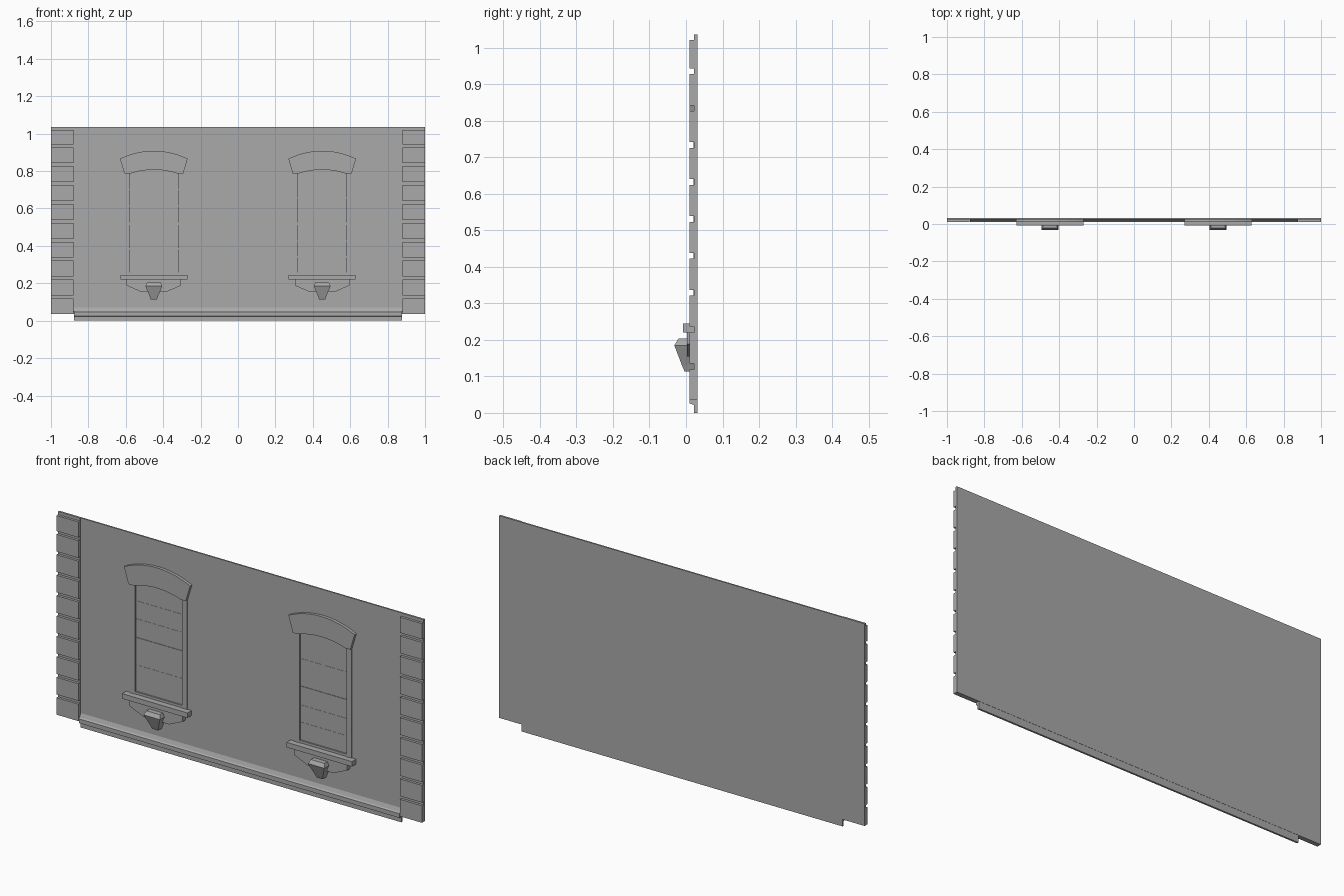
import bpy, bmesh, math

cube = bpy.data.objects.get("Cube")
if cube:
    bpy.data.objects.remove(cube, do_unlink=True)

stone = bpy.data.materials.new("grey stone")
stone.use_nodes = True
GREY = (0.4, 0.4, 0.4, 1)
stone.diffuse_color = GREY
stone.node_tree.nodes["Principled BSDF"].inputs["Base Color"].default_value = GREY

BACK = 0.032      # rear plane of the wall
WALL = 0.0245     # front plane of the plain wall
PLATE = 0.022     # plate behind the corner blocks


def loft(name, rings):
    """Solid through matching point rings, capped at both ends."""
    bm = bmesh.new()
    loops = [[bm.verts.new(p) for p in ring] for ring in rings]
    n = len(loops[0])
    for a, b in zip(loops, loops[1:]):
        for i in range(n):
            j = (i + 1) % n
            bm.faces.new((a[i], a[j], b[j], b[i]))
    bm.faces.new(loops[0])
    bm.faces.new(loops[-1])
    bmesh.ops.recalc_face_normals(bm, faces=bm.faces)
    mesh = bpy.data.meshes.new(name)
    bm.to_mesh(mesh)
    bm.free()
    mesh.materials.append(stone)
    obj = bpy.data.objects.new(name, mesh)
    bpy.context.collection.objects.link(obj)
    return obj


def slab(name, outline, y0, y1):
    """Front outline (x, z) given thickness in y."""
    return loft(name, [[(x, y, z) for x, z in outline] for y in (y0, y1)])


def box(name, x0, x1, y0, y1, z0, z1):
    return slab(name, [(x0, z0), (x1, z0), (x1, z1), (x0, z1)], y0, y1)


def arc(cx, half, z_side, z_mid, steps=12):
    """Shallow arch from right to left."""
    rise = z_mid - z_side
    radius = (half ** 2 + rise ** 2) / (2 * rise)
    top = math.asin(half / radius)
    angles = [top * (1 - 2 * i / steps) for i in range(steps + 1)]
    return [(cx + radius * math.sin(a), z_mid - radius + radius * math.cos(a))
            for a in angles]


# Wall
wall = box("wall", -0.88, 0.88, WALL, BACK, 0.035, 1.035)

# Moulded base course
base = [(0.031, 0), (0.022, 0), (0.022, 0.022), (0.010, 0.026),
        (0.010, 0.047), (0.017, 0.052), (WALL, 0.07), (0.031, 0.07)]
loft("base_course", [[(x, y, z) for y, z in base] for x in (-0.878, 0.878)])

# Corner blocks with grooves between
for side, s in (("left", 1), ("right", -1)):
    x0, x1 = sorted((s * 0.88, s))
    box(side + "_corner_plate", x0, x1, PLATE, BACK, 0.035, 1.035)
    for i in range(10):
        low = 0.035 if i == 0 else 0.034 + 0.101 * i
        high = 0.119 + 0.101 * i if i < 9 else 1.02
        box(f"{side}_corner_block_{i + 1}", x0, x1, 0.0095, PLATE, low, high)

# Windows
for side, cx in (("left", 0.45), ("right", -0.45)):
    opening = [(cx - 0.128, 0.255), (cx + 0.128, 0.255)] + arc(cx, 0.128, 0.786, 0.807)
    cutter = slab(side + "_opening_cutter", opening, -0.1, 0.0295)
    cut = wall.modifiers.new(side + "_opening", "BOOLEAN")
    cut.object = cutter
    cut.solver = "EXACT"
    cutter.hide_render = True
    cutter.hide_viewport = True

    # Surround
    for s in (-1, 1):
        a, b = sorted((cx + s * 0.128, cx + s * 0.157))
        box(side + "_window_jamb", a, b, 0.0205, WALL + 0.002, 0.245, 0.79)
    crown = arc(cx, 0.181, 0.866, 0.908) + [(cx - 0.157, 0.786)]
    crown += arc(cx, 0.128, 0.786, 0.807)[::-1] + [(cx + 0.157, 0.786)]
    slab(side + "_window_crown", crown, 0.010, WALL + 0.002)
    box(side + "_window_sill", cx - 0.179, cx + 0.179, -0.008, WALL + 0.002, 0.22, 0.245)
    box(side + "_bottom_rail", cx - 0.128, cx + 0.128, 0.0225, 0.03, 0.245, 0.257)

    # Apron and bracket under the sill
    apron = [(cx + x, z) for x, z in ((-0.145, 0.22), (-0.145, 0.188), (-0.07, 0.155),
                                      (0.07, 0.155), (0.145, 0.188), (0.145, 0.22))]
    slab(side + "_window_apron", apron, 0.003, WALL + 0.002)
    rings = []
    for half, front, z in ((0.016, -0.004, 0.113), (0.022, -0.011, 0.13),
                           (0.045, -0.032, 0.185), (0.037, -0.021, 0.203)):
        rings.append([(cx - half, front, z), (cx + half, front, z),
                      (cx + half, WALL + 0.001, z), (cx - half, WALL + 0.001, z)])
    loft(side + "_sill_bracket", rings)

    # Sashes and thin glazing bars
    box(side + "_meeting_rail", cx - 0.128, cx + 0.128, 0.027, 0.03, 0.512, 0.524)
    sashes = ((0.257, 0.512), (0.524, 0.79))
    for k, (low, high) in enumerate(sashes):
        crossed = (side == "left") == (k == 1)
        rows = 2 if crossed else 3
        for r in range(1, rows):
            z = low + (high - low) * r / rows
            box(side + "_glazing_bar", cx - 0.128, cx + 0.128, 0.0285, 0.03, z - 0.003, z + 0.003)
        if crossed:
            box(side + "_glazing_bar", cx - 0.003, cx + 0.003, 0.0285, 0.03, low, high)
